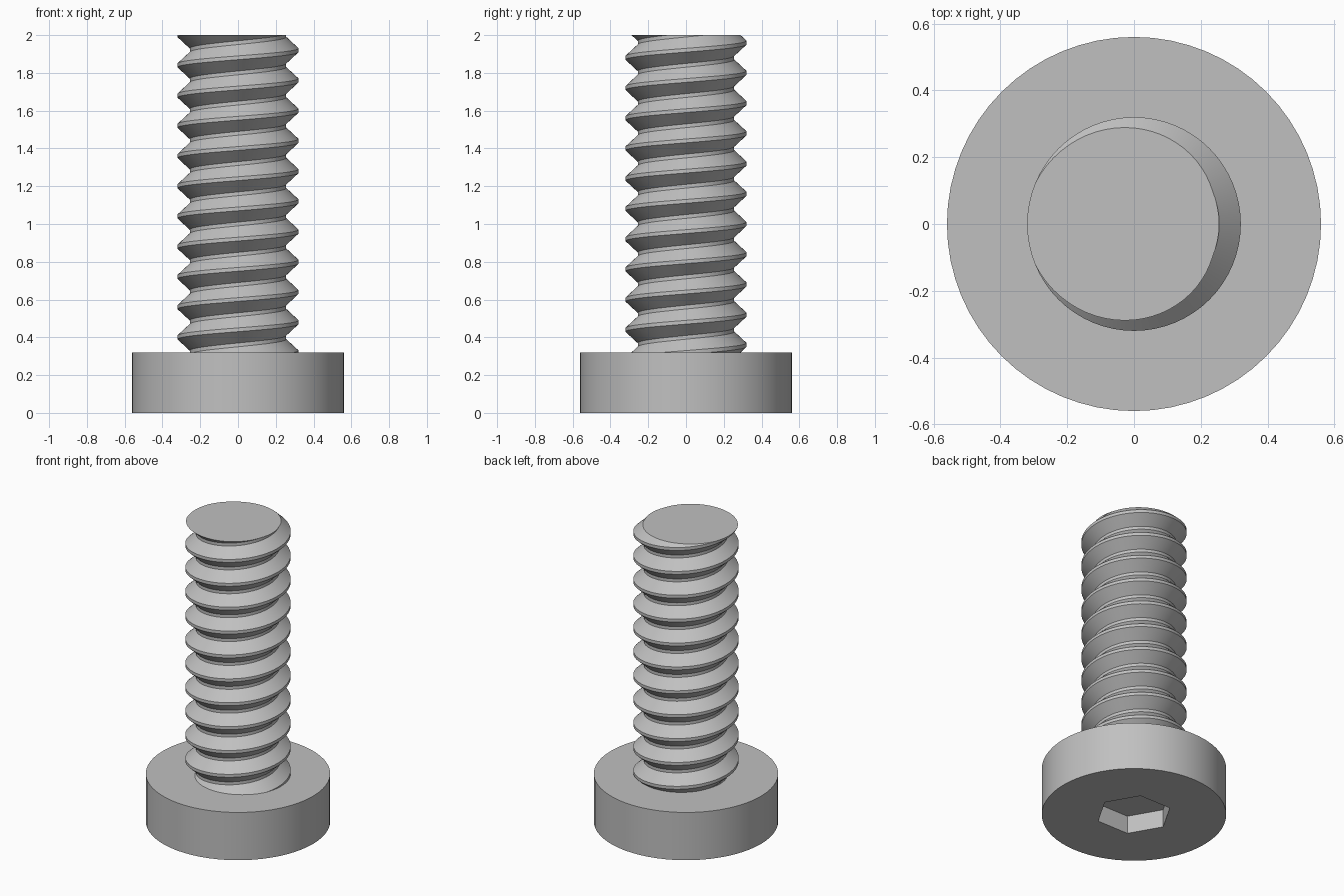
import bpy, bmesh
from math import cos, sin, pi

cube = bpy.data.objects.get("Cube")
if cube:
    bpy.data.objects.remove(cube, do_unlink=True)

HEAD_R, HEAD_H = 0.56, 0.32
SOCKET_R, SOCKET_DEPTH = 0.231, 0.12
CREST_R, ROOT_R, PITCH, TOP = 0.32, 0.255, 0.16, 2.0
FLAT = 0.01          # half width of crest and root flats
SEGMENTS = 64

steel = bpy.data.materials.new("grey steel")
steel.use_nodes = True
colour = (0.53, 0.53, 0.53, 1)
steel.diffuse_color = colour
steel.node_tree.nodes["Principled BSDF"].inputs["Base Color"].default_value = colour


def finish(bm, name):
    bmesh.ops.recalc_face_normals(bm, faces=bm.faces)
    mesh = bpy.data.meshes.new(name)
    bm.to_mesh(mesh)
    bm.free()
    obj = bpy.data.objects.new(name, mesh)
    bpy.context.collection.objects.link(obj)
    mesh.materials.append(steel)
    bpy.ops.object.select_all(action='DESELECT')
    obj.select_set(True)
    bpy.context.view_layer.objects.active = obj
    bpy.ops.object.shade_smooth_by_angle(angle=pi / 6)
    return obj


def ring(bm, radius, z, count):
    verts = [bm.verts.new((radius * cos(2 * pi * i / count),
                           radius * sin(2 * pi * i / count), z)) for i in range(count)]
    edges = [bm.edges.new((verts[i - 1], verts[i])) for i in range(count)]
    return verts, edges


def wall(bm, low, high):
    for i in range(len(low)):
        bm.faces.new((low[i - 1], low[i], high[i], high[i - 1]))


# Round head with a hexagonal socket in its underside
bm = bmesh.new()
rim, rim_edges = ring(bm, HEAD_R, 0, SEGMENTS)
top, _ = ring(bm, HEAD_R, HEAD_H, SEGMENTS)
mouth, mouth_edges = ring(bm, SOCKET_R, 0, 6)
floor, _ = ring(bm, SOCKET_R, SOCKET_DEPTH, 6)
bmesh.ops.triangle_fill(bm, edges=rim_edges + mouth_edges, use_beauty=True)
wall(bm, rim, top)
wall(bm, mouth, floor)
bm.faces.new(top)
bm.faces.new(floor)
finish(bm, "bolt_head")

# Right-handed thread: one tooth profile swept along a helix
profile = [(CREST_R, -FLAT), (CREST_R, FLAT),
           (ROOT_R, PITCH / 2 - FLAT), (ROOT_R, PITCH / 2 + FLAT),
           (CREST_R, PITCH - FLAT)]
bm = bmesh.new()
previous = None
for step in range(14 * SEGMENTS + 1):
    turn = step / SEGMENTS
    angle = 2 * pi * turn
    current = [bm.verts.new((r * cos(angle), r * sin(angle), z + PITCH * turn))
               for r, z in profile]
    if previous:
        for j in range(len(profile) - 1):
            bm.faces.new((previous[j], current[j], current[j + 1], previous[j + 1]))
    previous = current
bmesh.ops.remove_doubles(bm, verts=bm.verts, dist=0.0001)

# Trim the shank flat at the tip and just inside the head, then cap it
for height, direction in ((TOP, 1), (HEAD_H - 0.02, -1)):
    cut = bmesh.ops.bisect_plane(
        bm, geom=bm.verts[:] + bm.edges[:] + bm.faces[:], dist=0.00001,
        plane_co=(0, 0, height), plane_no=(0, 0, direction), clear_outer=True)
    loop = [e for e in cut["geom_cut"]
            if isinstance(e, bmesh.types.BMEdge) and e.is_boundary]
    bmesh.ops.edgeloop_fill(bm, edges=loop)
finish(bm, "threaded_shank")
